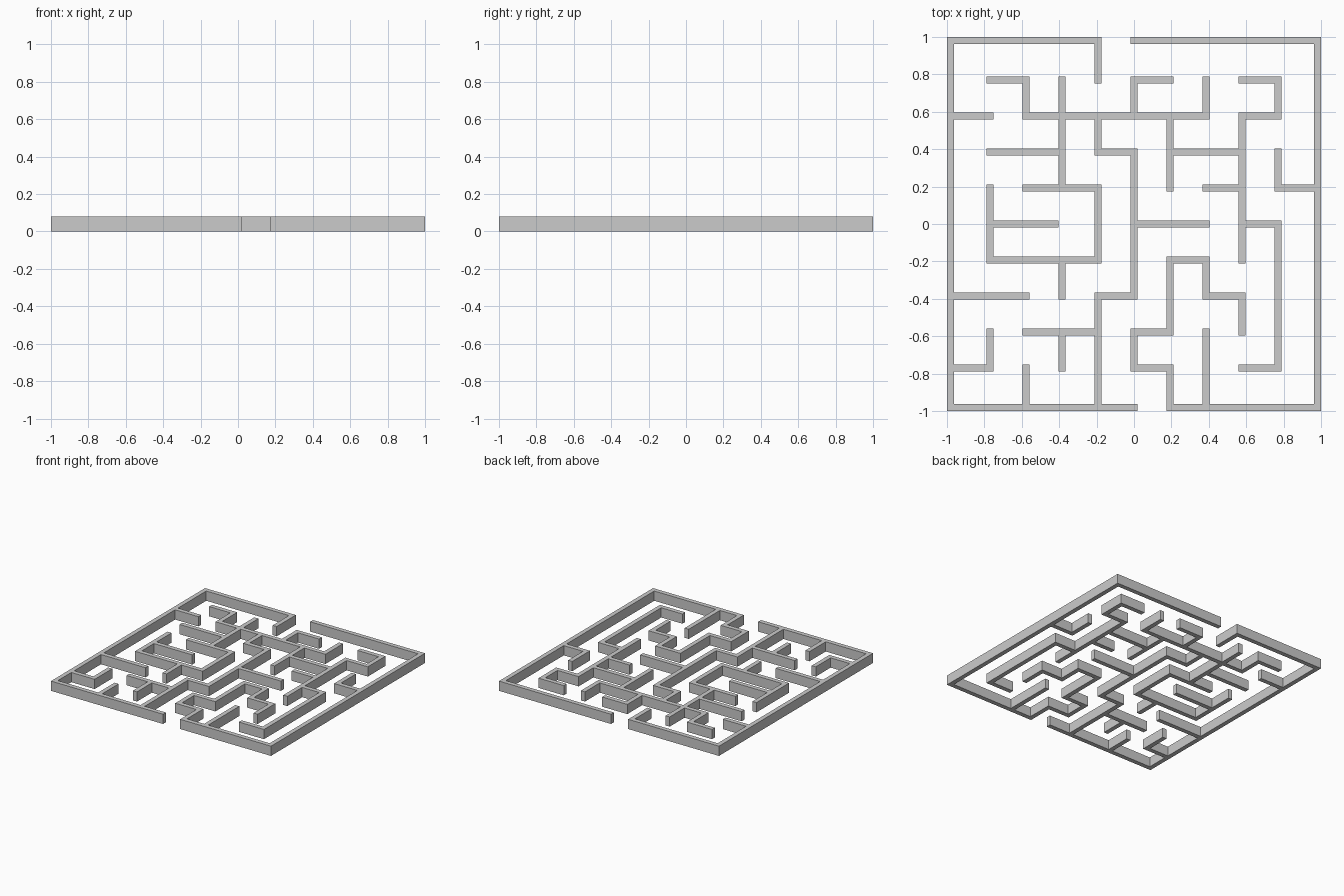
import bpy
import bmesh

default = bpy.data.objects.get("Cube")
if default:
    bpy.data.objects.remove(default, do_unlink=True)

PITCH, HALF, RIM, HEIGHT = 0.1925, 0.0185, 0.9815, 0.08

# Wall runs per grid line: line -> (start, end) pairs in grid steps from the centre
ACROSS = {
    5: [(-5, -1), (0, 5)],
    4: [(-4, -3), (0, 1), (3, 4)],
    3: [(-5, -4), (-3, 2), (3, 4)],
    2: [(-4, -2), (-1, 0), (1, 3)],
    1: [(-3, -1), (2, 3), (4, 5)],
    0: [(-4, -2.5), (0, 2), (3, 4)],
    -1: [(-4, -1), (1, 2)],
    -2: [(-5, -3), (-1, 0), (2, 3)],
    -3: [(-3, -1), (0, 1)],
    -4: [(-5, -4), (0, 1), (3, 4)],
    -5: [(-5, 0), (1, 5)],
}
ALONG = {
    -5: [(-5, 5)],
    -4: [(-1, 1), (-4, -3)],
    -3: [(3, 4), (-5, -4)],
    -2: [(1, 4), (-2, -1), (-4, -3)],
    -1: [(4, 5), (2, 3), (-1, 1), (-5, -2)],
    0: [(3, 4), (-2, 2), (-4, -3)],
    1: [(1, 3), (-3, -1), (-5, -4)],
    2: [(3, 4), (-2, -1), (-5, -3)],
    3: [(-1, 3), (-3, -2)],
    4: [(3, 4), (1, 2), (-4, 0)],
    5: [(-5, 5)],
}


def line_pos(k):
    """Centre of a wall line; the rim sits slightly further out."""
    return k * PITCH if abs(k) < 5 else RIM * (1 if k > 0 else -1)


def span(cell):
    """Even cells are wall thicknesses, odd cells are corridors."""
    k = cell // 2
    if cell % 2 == 0:
        return line_pos(k) - HALF, line_pos(k) + HALF
    return line_pos(k) + HALF, line_pos(k + 1) - HALF


def run_cells(runs):
    for line, pairs in runs.items():
        for start, end in pairs:
            for c in range(int(2 * start), int(2 * end) + 1):
                yield c, 2 * line


# Footprint: one quad for each occupied cell, fused into a single sheet
cells = set(run_cells(ACROSS)) | {(x, y) for y, x in run_cells(ALONG)}
bm = bmesh.new()
for cx, cy in sorted(cells):
    (x0, x1), (y0, y1) = span(cx), span(cy)
    corners = [(x0, y0), (x1, y0), (x1, y1), (x0, y1)]
    bm.faces.new([bm.verts.new((x, y, 0)) for x, y in corners])
bmesh.ops.remove_doubles(bm, verts=bm.verts[:], dist=0.0005)
mesh = bpy.data.meshes.new("maze_walls")
bm.to_mesh(mesh)
bm.free()

# Raise the footprint to wall height
walls = bpy.data.objects.new("maze_walls", mesh)
bpy.context.collection.objects.link(walls)
raise_walls = walls.modifiers.new("wall_height", 'SOLIDIFY')
raise_walls.thickness = HEIGHT
raise_walls.offset = 1
